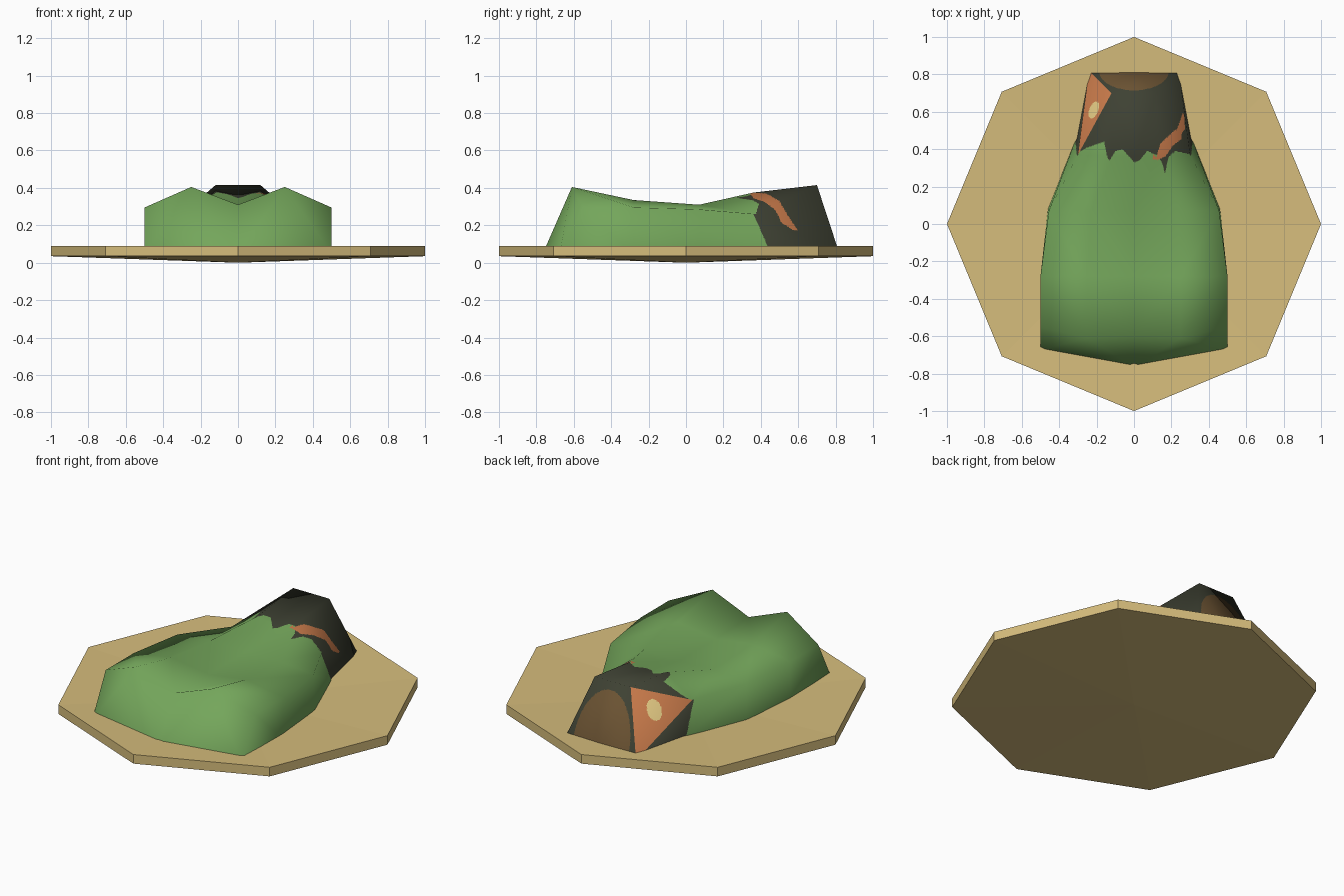
import bpy, bmesh, math
from mathutils import Vector

if "Cube" in bpy.data.objects:
    bpy.data.objects.remove(bpy.data.objects["Cube"])


def material(name, rgb):
    m = bpy.data.materials.new(name)
    lin = [((c / 255 + 0.055) / 1.055) ** 2.4 for c in rgb]
    m.diffuse_color = (*lin, 1)
    m.use_nodes = True
    m.node_tree.nodes["Principled BSDF"].inputs["Base Color"].default_value = m.diffuse_color
    return m


SAND = material("sand", (214, 189, 124))
GREEN = material("grass green", (116, 166, 91))
DARK = material("dark rock", (62, 65, 51))
RUST = material("rust orange", (197, 120, 73))
BROWN = material("cave brown", (106, 82, 50))
CREAM = material("pale spot", (222, 197, 128))


def new_object(name, bm, mats):
    me = bpy.data.meshes.new(name)
    bm.to_mesh(me)
    bm.free()
    for m in mats:
        me.materials.append(m)
    ob = bpy.data.objects.new(name, me)
    bpy.context.collection.objects.link(ob)
    return ob


# Octagonal base: shallow dished plate
bm = bmesh.new()


def octagon(z):
    return [bm.verts.new((math.cos(i * math.pi / 4), math.sin(i * math.pi / 4), z)) for i in range(8)]


low, high = octagon(0.035), octagon(0.09)
foot, dish = bm.verts.new((0, 0, 0)), bm.verts.new((0, 0, 0.055))
for i in range(8):
    j = (i + 1) % 8
    bm.faces.new((low[i], low[j], high[j], high[i]))
    bm.faces.new((high[i], high[j], dish))
    bm.faces.new((low[j], low[i], foot))
new_object("base_plate", bm, [SAND])

# Mound: right-half rings of bottom, shoulder, hump and centre points
rings = [
    [(.50, -.675, .05), (.50, -.55, .295), (.25, -.61, .405), (0, -.60, .31)],
    [(.50, -.29, .05), (.50, -.28, .295), (.25, -.28, .335), (0, -.28, .30)],
    [(.46, .08, .05), (.455, .07, .285), (.23, .07, .31), (0, .07, .30)],
    [(.305, .47, .05), (.30, .37, .26), (.12, .36, .375), (0, .36, .35)],
    [(.24, .82, .05), (.12, .70, .415), (.12, .70, .415), (0, .70, .415)],
]
front, back = (0, -.765, .05), (0, .82, .05)
tris = []
for a, b in zip(rings, rings[1:]):
    for i in range(3):
        tris += [(a[i], b[i], a[i + 1]), (a[i + 1], b[i], b[i + 1])]
f, r = rings[0], rings[-1]
tris += [(front, f[0], f[2]), (f[0], f[1], f[2]), (front, f[2], f[3])]
tris += [(back, r[1], r[0]), (back, r[3], r[1])]

bm = bmesh.new()
for t in tris:
    if len(set(t)) == 3:
        for s in (1, -1):
            bm.faces.new([bm.verts.new((s * p[0], p[1], p[2])) for p in t])
bmesh.ops.remove_doubles(bm, verts=bm.verts, dist=1e-4)
bmesh.ops.recalc_face_normals(bm, faces=bm.faces)
if sum(fc.normal.z * fc.calc_area() for fc in bm.faces) < 0:
    bmesh.ops.reverse_faces(bm, faces=bm.faces)
bm.normal_update()


def inside(px, py, poly):
    hit = False
    for (x1, y1), (x2, y2) in zip(poly, poly[1:] + poly[:1]):
        if (y1 > py) != (y2 > py) and px < (x2 - x1) * (py - y1) / (y2 - y1) + x1:
            hit = not hit
    return hit


# Ragged edge where the grass meets the dark rock, seen from above
EDGE = [(-.32, .37), (-.25, .41), (-.16, .44), (-.14, .35), (-.13, .34), (-.10, .39), (-.06, .40),
        (0, .33), (.03, .34), (.07, .39), (.12, .37), (.15, .33), (.165, .27), (.185, .36), (.22, .39), (.32, .37)]
# Rust streak on the right flank, seen from the right (y, z)
STREAK = [(.34, .375), (.43, .37), (.50, .33), (.54, .26), (.60, .17), (.57, .175),
          (.51, .215), (.48, .28), (.42, .325), (.36, .345)]


def grass_limit(p):
    if p.z < .26:
        return .36 + (.26 - p.z) * .45
    x = max(-.319, min(.319, p.x))
    for (x1, y1), (x2, y2) in zip(EDGE, EDGE[1:]):
        if x1 <= x <= x2:
            return y1 + (y2 - y1) * (x - x1) / (x2 - x1)


def colour(p, is_left_panel, is_back):
    if is_back:  # cave mouth
        return 3 if (p.x / .185) ** 2 + ((p.z - .07) / .30) ** 2 < 1 else 1
    if is_left_panel:  # rust panel with pale spot
        u, v = p.x + .215, p.y - .61
        return 4 if ((u - .3 * v) / .025) ** 2 + (v / .045) ** 2 < 1 else 2
    if p.x > .1 and inside(p.y, p.z, STREAK):
        return 2
    return 1 if p.y > grass_limit(p) else 0


# Split the head triangles finely so the painted patches follow their outlines
fine = bmesh.new()
normals = []
for fc in bm.faces:
    A, B, C = [v.co for v in fc.verts]
    NA, NB, NC = [v.normal for v in fc.verts]
    n = 56 if max(A.y, B.y, C.y) > .3 else 1
    is_back = all(v.co.y > .69 for v in fc.verts)
    ys = sorted(v.co.y for v in fc.verts)
    is_left = max(A.x, B.x, C.x) < -.1 and abs(ys[0] - .37) < .01 and ys[1] > .69 and ys[2] > .8
    grid = {}
    for i in range(n + 1):
        for j in range(n + 1 - i):
            u, v = i / n, j / n
            w = 1 - u - v
            grid[i, j] = fine.verts.new(A * w + B * u + C * v)
            normals.append((NA * w + NB * u + NC * v).normalized())
    for i in range(n):
        for j in range(n - i):
            cells = [((i, j), (i + 1, j), (i, j + 1))]
            if i + j < n - 1:
                cells.append(((i + 1, j), (i + 1, j + 1), (i, j + 1)))
            for cell in cells:
                vs = [grid[c] for c in cell]
                face = fine.faces.new(vs)
                face.smooth = True
                mid = (vs[0].co + vs[1].co + vs[2].co) / 3
                face.material_index = colour(mid, is_left, is_back)
bm.free()
mound = new_object("mound", fine, [GREEN, DARK, RUST, BROWN, CREAM])
# Keep the broad smooth shading of the low-poly form
mound.data.normals_split_custom_set_from_vertices(normals)
